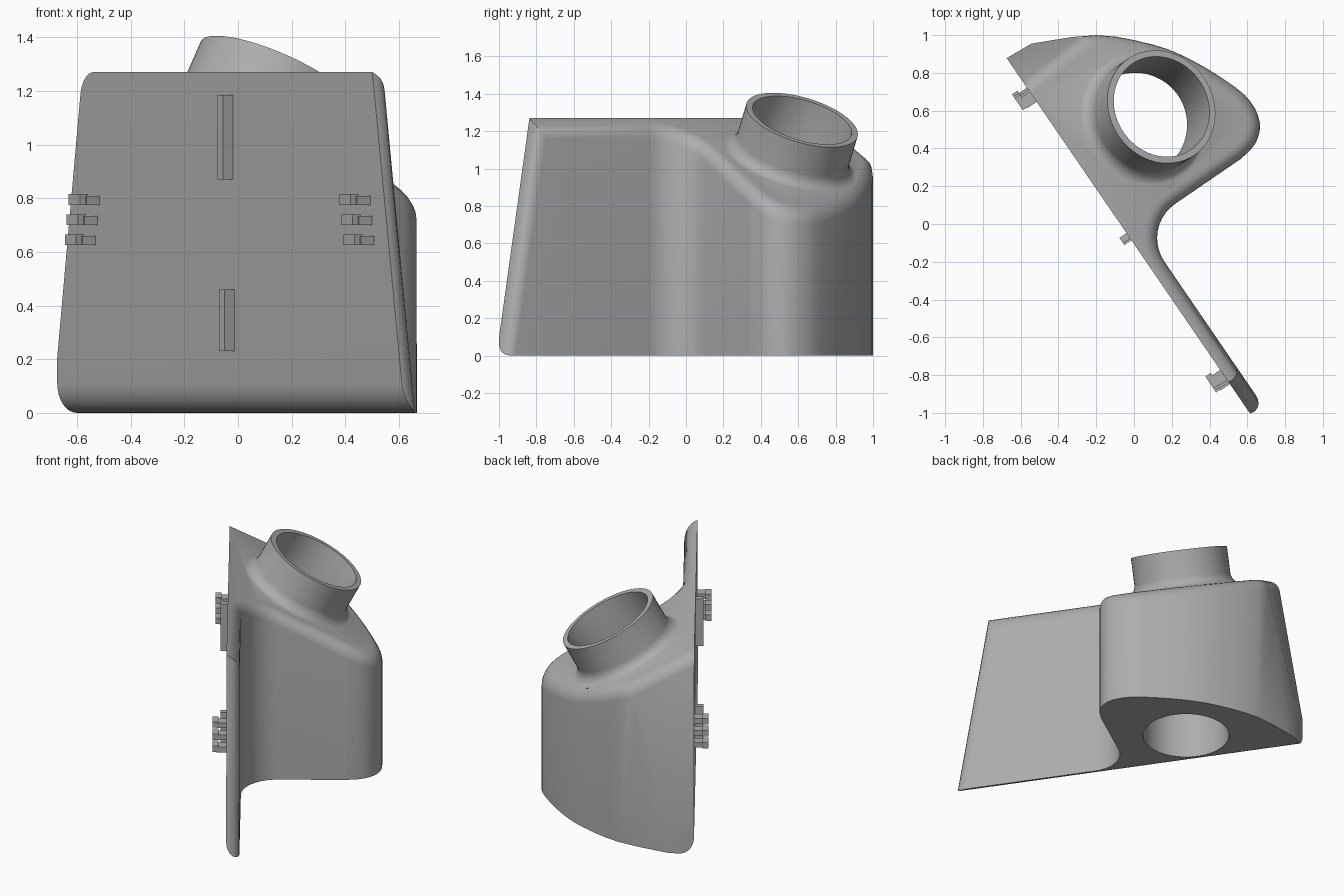
import bpy, bmesh, math
from mathutils import Vector, Matrix

if "Cube" in bpy.data.objects:
    bpy.data.objects.remove(bpy.data.objects["Cube"])

TILT = math.radians(28)
SLOPE = math.tan(TILT)
TOP = 1.27
ANGLE = math.atan2(-0.825, 0.565)
# local frame: x along the mounting plate, y out of its back, z up
FRAME = Matrix.Rotation(ANGLE, 4, 'Z') @ Matrix.Translation((0, -0.06, 0))

grey = bpy.data.materials.new("plain grey")
grey.diffuse_color = (0.42, 0.42, 0.42, 1)
grey.use_nodes = True
grey.node_tree.nodes["Principled BSDF"].inputs["Base Color"].default_value = grey.diffuse_color


def add(name, bm):
    bmesh.ops.recalc_face_normals(bm, faces=bm.faces)
    me = bpy.data.meshes.new(name)
    bm.to_mesh(me)
    bm.free()
    me.materials.append(grey)
    ob = bpy.data.objects.new(name, me)
    ob.matrix_world = FRAME
    bpy.context.collection.objects.link(ob)
    return ob


def loft(rings):
    bm = bmesh.new()
    rows = [[bm.verts.new(p) for p in r] for r in rings]
    n = len(rows[0])
    for a, b in zip(rows, rows[1:]):
        for i in range(n):
            j = (i + 1) % n
            bm.faces.new((a[i], a[j], b[j], b[i]))
    bm.faces.new(rows[0])
    bm.faces.new(rows[-1])
    bmesh.ops.recalc_face_normals(bm, faces=bm.faces)
    return bm


def boolean(target, cutter, op):
    m = target.modifiers.new(op.lower(), 'BOOLEAN')
    m.operation, m.object, m.solver = op, cutter, 'EXACT'
    bpy.context.view_layer.objects.active = target
    bpy.ops.object.modifier_apply(modifier=m.name)
    bpy.data.objects.remove(cutter)


def spline(pts, steps=3):
    out = []
    for i in range(len(pts) - 1):
        p0, p1 = pts[max(i - 1, 0)], pts[i]
        p2, p3 = pts[i + 1], pts[min(i + 2, len(pts) - 1)]
        for s in range(steps):
            t = s / steps
            out.append(tuple(0.5 * (2 * b + (c - a) * t + (2 * a - 5 * b + 4 * c - d) * t * t
                                    + (3 * b - a - 3 * c + d) * t ** 3)
                             for a, b, c, d in zip(p0, p1, p2, p3)))
    return out + [pts[-1]]


def arc(cx, cy, rx, ry, a0, a1, n):
    return [(cx + rx * math.cos(math.radians(a0 + (a1 - a0) * i / n)),
             cy + ry * math.sin(math.radians(a0 + (a1 - a0) * i / n))) for i in range(n + 1)]


# housing and plate: one plan outline raised to a sloping top
outline = [(-1.105, 0)]
outline += spline([(-1.095, 0.15), (-0.938, 0.46), (-0.727, 0.679), (-0.548, 0.80),
                   (-0.336, 0.896), (-0.19, 0.935), (-0.065, 0.912), (0.012, 0.83), (0.035, 0.72)])
outline += arc(0.255, 0.30, 0.22, 0.22, 180, 270, 10)
outline += [(1.3, 0.08), (1.3, 0)]
bm = loft([[(u, v, 0) for u, v in outline],
           [(u, v, TOP - SLOPE * v) for u, v in outline]])

# lean both ends inward
for co, no in (((-1.137, 0, 0), (-1, 0, 0.156)), ((1.187, 0, 0), (1, 0, 0.168))):
    bmesh.ops.bisect_plane(bm, geom=bm.verts[:] + bm.edges[:] + bm.faces[:], dist=1e-5,
                           plane_co=co, plane_no=Vector(no).normalized(), clear_outer=True)
    bmesh.ops.holes_fill(bm, edges=[e for e in bm.edges if e.is_boundary], sides=0)
bmesh.ops.recalc_face_normals(bm, faces=bm.faces)

# round the top rim and the free back edge of the plate
rim = []
for e in bm.edges:
    a, b = (v.co for v in e.verts)
    if max(a.y, b.y) < 0.001:
        continue
    if min(a.x, b.x) > 0.9:
        if abs(a.z - b.z) > 0.5 and min(a.y, b.y) > 0.05:
            rim.append(e)
    elif any(f.normal.z > 0.5 for f in e.link_faces):
        rim.append(e)
bmesh.ops.bevel(bm, geom=rim, offset=0.07, offset_type='OFFSET', segments=5,
                profile=0.5, affect='EDGES', clamp_overlap=False)
housing = add("housing", bm)

# rounded lower front edge
prof = [(-0.05, 0.11)] + arc(0.085, 0.11, 0.085, 0.11, 180, 270, 8) + [(0.085, -0.05), (-0.05, -0.05)]
boolean(housing, add("edge_cutter", loft([[(u, v, z) for v, z in prof] for u in (-1.5, 1.5)])), 'DIFFERENCE')

# tilted collar with flared foot
N = 64
axis = Vector((0, math.sin(TILT), math.cos(TILT)))
side = Vector((0, math.cos(TILT), -math.sin(TILT)))
rim_centre = Vector((-0.43, 0.53, 1.26))
foot = rim_centre - axis * 0.24
prof = [(0.33, -0.08)] + arc(0.38, 0.066, 0.07, 0.07, 270, 180, 7) + [(0.31, 0.24)]
rings = [[foot + axis * t + Vector((1, 0, 0)) * r * math.cos(2 * math.pi * i / N)
          + side * r * math.sin(2 * math.pi * i / N) for i in range(N)] for r, t in prof]
boolean(housing, add("collar", loft(rings)), 'UNION')

# bore: vertical below, bending into the collar above
R, bend = 0.275, Vector((-0.43, 0.362, 0.94))
base, mid, top = [], [], []
for i in range(N):
    a = 2 * math.pi * (i + 0.5) / N
    x, y = R * math.cos(a), R * math.sin(a)
    base.append(Vector((bend.x + x, bend.y + y, -0.2)))
    p = Vector((bend.x + x, bend.y + y, bend.z - math.tan(TILT / 2) * y))
    mid.append(p)
    top.append(p + axis * 0.75)
boolean(housing, add("bore_cutter", loft([base, mid, top])), 'DIFFERENCE')

bpy.ops.object.select_all(action='DESELECT')
housing.select_set(True)
bpy.context.view_layer.objects.active = housing
bpy.ops.object.shade_smooth_by_angle(angle=math.radians(30))


def box(name, u, v, z):
    return add(name, loft([[(u[0], v[0], h), (u[1], v[0], h), (u[1], v[1], h), (u[0], v[1], h)] for h in z]))


# locating ribs on the plate front
box("upper_rib", (0.017, 0.053), (-0.045, 0.01), (0.87, 1.185))
box("lower_rib", (0.027, 0.063), (-0.045, 0.01), (0.23, 0.46))

# rows of hooks near both ends of the plate
for label, sign, u0 in (("left", -1, -0.865), ("right", 1, 0.92)):
    for k in range(3):
        u, z = u0 + sign * 0.013 * k, 0.795 - 0.075 * k
        box(label + "_hook_stem", (u - 0.025, u + 0.04), (-0.06, 0.01), (z - 0.02, z + 0.014))
        box(label + "_hook_tip", (u - 0.04, u + 0.035), (-0.085, -0.05), (z - 0.02, z + 0.02))
